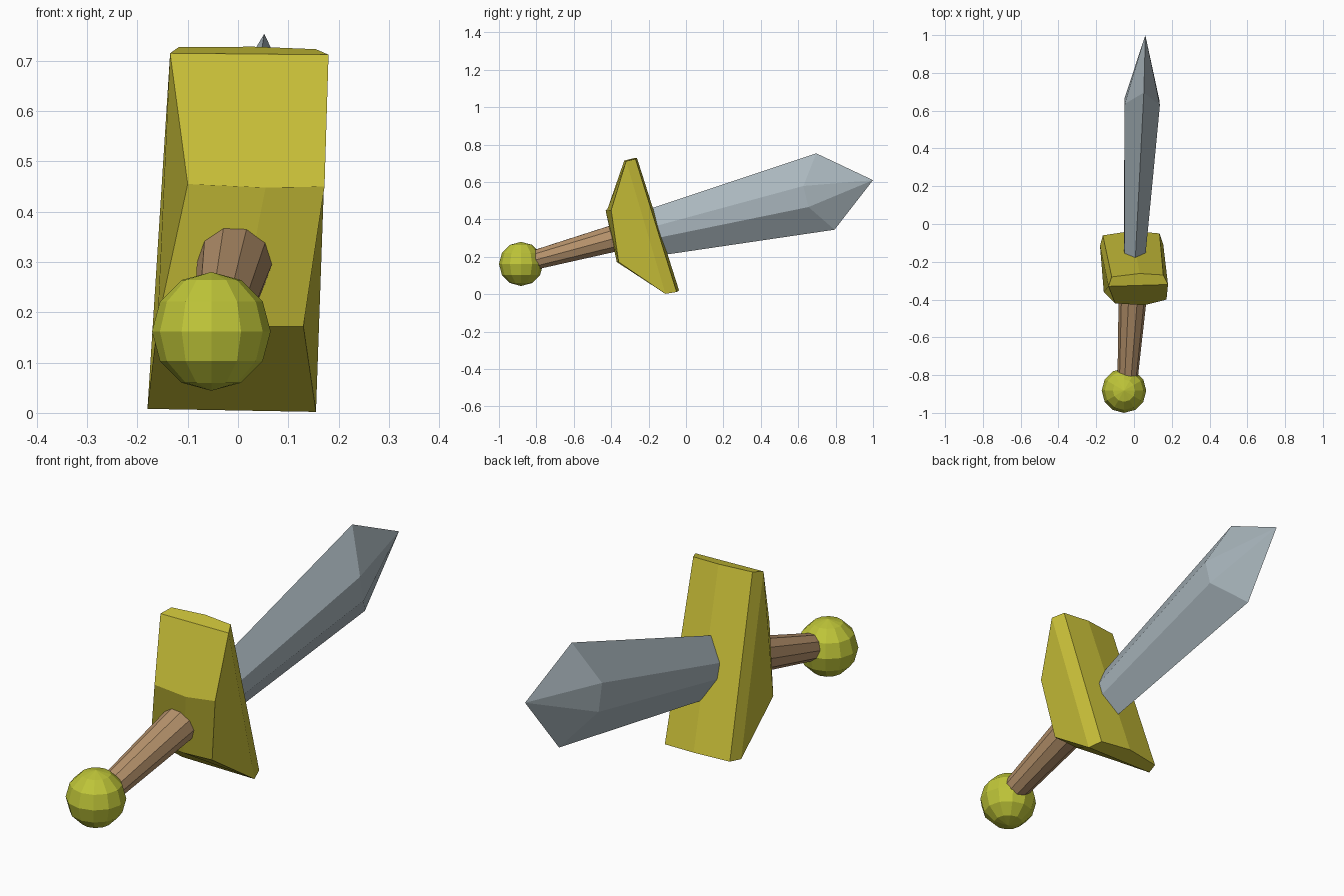
import bpy, bmesh, math
from mathutils import Vector

if "Cube" in bpy.data.objects:
    bpy.data.objects.remove(bpy.data.objects["Cube"])


def material(name, color):
    m = bpy.data.materials.new(name)
    m.diffuse_color = (*color, 1)
    m.use_nodes = True
    m.node_tree.nodes["Principled BSDF"].inputs["Base Color"].default_value = m.diffuse_color
    return m


def make(name, verts, faces, mat):
    bm = bmesh.new()
    vs = [bm.verts.new(v) for v in verts]
    for f in faces:
        bm.faces.new([vs[i] for i in f])
    bmesh.ops.recalc_face_normals(bm, faces=bm.faces)
    me = bpy.data.meshes.new(name)
    bm.to_mesh(me)
    bm.free()
    me.materials.append(mat)
    ob = bpy.data.objects.new(name, me)
    bpy.context.collection.objects.link(ob)
    return ob


def frame(start, end):
    """Function mapping (side, along, up) to world, along the line start-end."""
    o = Vector(start)
    y = (Vector(end) - o).normalized()
    x = y.cross(Vector((0.03, -0.03, 1))).normalized()
    z = x.cross(y)
    return lambda a, b, c: o + x * a + y * b + z * c


steel = material("steel", (0.40, 0.47, 0.51))
gold = material("gold", (0.58, 0.52, 0.04))
pommel_gold = material("pommel_gold", (0.52, 0.56, 0.04))
wood = material("wood", (0.47, 0.29, 0.15))

# Blade: six-sided section that widens towards a faceted point
at = frame((0.005, -0.14, 0.338), (0.06, 1.0, 0.61))


def blade_ring(d_side, d_edge, half_w, half_flat, half_h):
    return [at(0, d_edge, half_h), at(half_w, d_side, half_flat),
            at(half_w, d_side, -half_flat), at(0, d_edge, -half_h),
            at(-half_w, d_side, -half_flat), at(-half_w, d_side, half_flat)]


verts = blade_ring(-0.08, -0.08, 0.053, 0.03, 0.123)
verts += blade_ring(0.808, 0.911, 0.093, 0.058, 0.21)
verts.append(at(0, 1.173, 0))
faces = [tuple(range(6))]
for i in range(6):
    j = (i + 1) % 6
    faces += [(i, j, 6 + j, 6 + i), (6 + i, 6 + j, 12)]
make("blade", verts, faces, steel)

# Handle: ten-sided tapered grip
start, end = Vector((-0.036, -0.85, 0.172)), Vector((-0.004, -0.34, 0.311))
at = frame(start, end)
n = 10
verts = [at(r * math.cos(2 * math.pi * i / n), d, r * math.sin(2 * math.pi * i / n))
         for r, d in ((0.052, 0), (0.077, (end - start).length)) for i in range(n)]
faces = [tuple(range(n)), tuple(range(n, 2 * n))]
faces += [(i, (i + 1) % n, n + (i + 1) % n, n + i) for i in range(n)]
make("handle", verts, faces, wood)

# Guard: bevelled back plate (top and bottom rows) with a raised front block
top = [(-0.135, -0.33, 0.715), (-0.118, -0.28, 0.727), (0.03, -0.262, 0.728),
       (0.155, -0.27, 0.723), (0.18, -0.32, 0.712)]
bottom = [(-0.18, -0.115, 0.008), (-0.165, -0.06, 0.014), (-0.01, -0.037, 0.02),
          (0.135, -0.05, 0.012), (0.155, -0.11, 0.002)]
upper = [(-0.10, -0.42, 0.455), (0.055, -0.43, 0.448), (0.172, -0.40, 0.45)]
lower = [(-0.16, -0.36, 0.178), (0.0, -0.37, 0.172), (0.13, -0.36, 0.172)]
faces = [(i, i + 1, 6 + i, 5 + i) for i in range(4)]      # back strips
faces += [(0, 1, 2, 3, 4), (5, 6, 7, 8, 9)]               # end caps
faces += [(0, 5, 13, 10), (4, 9, 15, 12)]                 # sides
faces += [(10, 11, 14, 13), (11, 12, 15, 14)]             # front
faces += [(0, 10, 11, 12, 4), (5, 13, 14, 15, 9)]         # slopes
make("guard", top + bottom + upper + lower, faces, gold)

# Pommel: low-poly ball
bpy.ops.mesh.primitive_uv_sphere_add(segments=12, ring_count=6, radius=0.118,
                                     location=(-0.053, -0.882, 0.162))
pommel = bpy.context.object
pommel.name = "pommel"
pommel.data.materials.append(pommel_gold)
